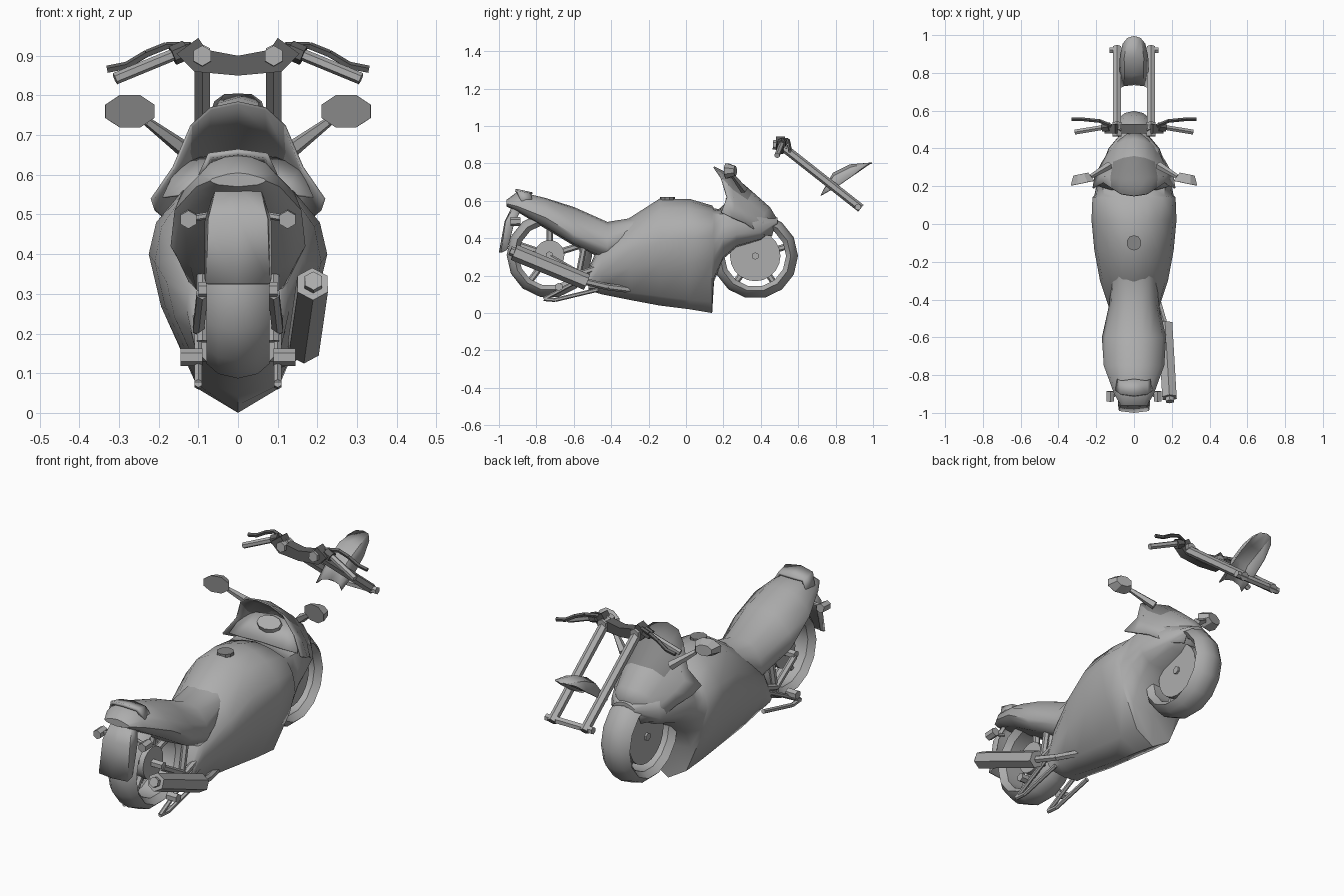
import bpy, bmesh, math
from mathutils import Vector, Matrix

cube = bpy.data.objects.get("Cube")
if cube:
    bpy.data.objects.remove(cube, do_unlink=True)


def material(name, v):
    m = bpy.data.materials.new(name)
    m.use_nodes = True
    m.diffuse_color = (v, v, v, 1)
    m.node_tree.nodes["Principled BSDF"].inputs["Base Color"].default_value = (v, v, v, 1)
    return m


light = material("light grey", 0.42)
mid = material("mid grey", 0.24)
dark = material("dark grey", 0.12)


def finish(name, bm, mat, angle=40):
    bmesh.ops.recalc_face_normals(bm, faces=bm.faces)
    me = bpy.data.meshes.new(name)
    bm.to_mesh(me)
    bm.free()
    ob = bpy.data.objects.new(name, me)
    bpy.context.collection.objects.link(ob)
    me.materials.append(mat)
    bpy.ops.object.select_all(action="DESELECT")
    ob.select_set(True)
    bpy.context.view_layer.objects.active = ob
    bpy.ops.object.shade_smooth_by_angle(angle=math.radians(angle))
    return ob


def skin(name, rows, mat, close=False, thick=0, angle=40):
    """Surface through half rows of points, mirrored across x."""
    bm = bmesh.new()
    grid = [[bm.verts.new((-x, y, z)) for x, y, z in reversed(r)] +
            [bm.verts.new(p) for p in r] for r in rows]
    for a, b in zip(grid, grid[1:]):
        for i in range(len(a) - 1):
            bm.faces.new((a[i], a[i + 1], b[i + 1], b[i]))
    bmesh.ops.remove_doubles(bm, verts=bm.verts, dist=0.0005)
    if close:
        bmesh.ops.holes_fill(bm, edges=[e for e in bm.edges if e.is_boundary], sides=0)
    ob = finish(name, bm, mat, angle)
    if thick:
        s = ob.modifiers.new("thickness", "SOLIDIFY")
        s.thickness = thick
    return ob


def mix(a, b, t):
    return a + (b - a) * t


def loft(name, stations, mat):
    """Closed body: y, floor z, lower / widest / shoulder (x, z), crown z."""
    rows = [[(0, y, zb), (wl, y, zl), (mix(wl, wm, .75), y, mix(zl, zm, .6)), (wm, y, zm),
             (mix(wm, wu, .22), y, mix(zm, zu, .5)), (wu, y, zu), (wu * .5, y, mix(zu, zt, .7)), (0, y, zt)]
            for y, zb, wl, zl, wm, zm, wu, zu, zt in stations]
    return skin(name, rows, mat, close=True, angle=50)


def rod(name, a, b, r, mat, sides=6, r2=None, turn=0):
    a, b = Vector(a), Vector(b)
    bm = bmesh.new()
    bmesh.ops.create_cone(bm, cap_ends=True, segments=sides, radius1=r, radius2=r if r2 is None else r2,
                          depth=(b - a).length, matrix=Matrix.Rotation(turn, 4, "Z"))
    q = (b - a).to_track_quat("Z", "Y")
    for v in bm.verts:
        v.co = q @ v.co + (a + b) / 2
    return finish(name, bm, mat, 25)


def path(name, pts, r, mat, sides=6):
    for i, (a, b) in enumerate(zip(pts, pts[1:])):
        rod(f"{name}_{i + 1}", a, b, r, mat, sides)


def lathe(name, profile, y, z, mat, steps=14):
    """Closed profile of (radius, x) turned about the wheel axle."""
    bm = bmesh.new()
    rings = [[bm.verts.new((x, y + r * math.cos(t), z + r * math.sin(t))) for r, x in profile]
             for t in (2 * math.pi * i / steps for i in range(steps))]
    n = len(profile)
    for i, a in enumerate(rings):
        b = rings[(i + 1) % steps]
        for j in range(n):
            k = (j + 1) % n
            bm.faces.new((a[j], a[k], b[k], b[j]))
    return finish(name, bm, mat, 30)


# Wheels
tyre = [(.165, -.05), (.19, -.08), (.217, -.05), (.229, 0), (.217, .05), (.19, .08), (.165, .05)]
for name, y, z, hub, axle in (("front", .37, .305, .135, .05), ("rear", -.73, .31, .08, .1)):
    lathe(name + "_tyre", tyre, y, z, light)
    rod(name + "_disc", (-.04, y, z), (.04, y, z), hub, light, 20)
    rod(name + "_axle", (-axle, y, z), (axle, y, z), .02, light)
    for i in range(5):
        t = 2 * math.pi * i / 5 + .3
        rod(f"{name}_spoke_{i + 1}", (0, y + .06 * math.cos(t), z + .06 * math.sin(t)),
            (0, y + .175 * math.cos(t), z + .175 * math.sin(t)), .017, light)

# Main fairing with tank and belly
loft("body", [
    (-.52, .12, .08, .13, .11, .17, .1, .22, .24),
    (-.45, .1, .09, .13, .13, .26, .11, .34, .4),
    (-.3, .07, .1, .11, .18, .33, .12, .45, .51),
    (-.14, .04, .1, .09, .21, .38, .13, .56, .612),
    (.02, .02, .1, .07, .225, .4, .14, .56, .61),
    (.14, .0, .1, .06, .22, .41, .15, .54, .575),
    (.15, .17, .13, .19, .21, .37, .16, .53, .56),
    (.2, .29, .13, .3, .2, .4, .165, .53, .55),
    (.27, .35, .13, .36, .185, .42, .165, .53, .54),
    (.4, .39, .1, .395, .135, .43, .12, .51, .54),
    (.49, .46, .04, .465, .06, .48, .04, .5, .51)], light)

# Seat and tail
loft("seat_tail", [
    (-.25, .4, .08, .41, .12, .44, .08, .5, .515),
    (-.42, .28, .1, .29, .13, .35, .08, .465, .487),
    (-.6, .36, .12, .37, .17, .42, .09, .545, .567),
    (-.75, .45, .11, .46, .16, .51, .08, .6, .615),
    (-.9, .54, .07, .545, .105, .57, .07, .63, .65),
    (-.96, .57, .05, .575, .07, .585, .05, .595, .605)], light)
skin("tail_lip", [[(0, -.82, .645), (.07, -.83, .64), (.09, -.82, .6)],
                  [(0, -.91, .665), (.075, -.9, .655), (.1, -.88, .6)]], light, thick=.015)

# Upper fairing shell; the faces nearest the centre top are the windscreen
shell = skin("upper_fairing", [
    [(0, .15, .785), (.07, .16, .77), (.12, .19, .725), (.165, .22, .62), (.22, .19, .54)],
    [(0, .26, .73), (.075, .25, .715), (.125, .25, .66), (.175, .26, .58), (.21, .25, .51)],
    [(0, .36, .645), (.06, .35, .64), (.11, .33, .605), (.16, .32, .54), (.175, .32, .48)],
    [(0, .45, .565), (.055, .44, .56), (.095, .42, .53), (.12, .41, .48), (.125, .4, .42)],
    [(0, .495, .49), (.03, .49, .49), (.05, .48, .48), (.065, .47, .45), (.07, .46, .41)]],
    light, thick=.008)
shell.data.materials.append(mid)
for f in shell.data.polygons:
    if f.center.y < .36 and abs(f.center.x) < .12:
        f.material_index = 1

# Dash panel with an oval instrument pad, and fuel cap
skin("dash_panel", [[(0, .18, .56), (.12, .18, .555), (.19, .2, .545)],
                    [(0, .3, .65), (.095, .28, .645), (.155, .25, .62)]], light, thick=.006)
pad = rod("instrument_pad", (0, .27, .59), (0, .245, .632), .045, light, 10, .04)
pad.scale.x = 1.6
rod("fuel_cap", (0, -.1, .605), (0, -.1, .62), .04, mid, 10)

# Rear fender plate
skin("rear_fender", [[(0, -.93, .57), (.055, -.92, .57), (.06, -.88, .56)],
                     [(0, -.97, .49), (.075, -.965, .49), (.085, -.92, .48)],
                     [(0, -1, .325), (.08, -.99, .325), (.085, -.955, .34)]], light, thick=.008)

# Fork, axle and front mudguard
rod("fork_axle", (-.13, .92, .567), (.13, .92, .567), .018, light)
skin("front_mudguard", [
    [(0, .735, .66), (.05, .73, .65), (.072, .72, .63)],
    [(0, .786, .75), (.05, .79, .735), (.078, .81, .68)],
    [(0, .877, .795), (.052, .88, .78), (.075, .89, .735)],
    [(0, .995, .805), (.035, .985, .803), (.06, .955, .785)]], light, thick=.006)
skin("fork_clamp", [[(0, .48, .9), (.08, .48, .915), (.1, .48, .945), (.155, .48, .905), (.11, .48, .86), (0, .48, .85)],
                    [(0, .53, .9), (.08, .53, .915), (.1, .53, .945), (.155, .52, .905), (.11, .52, .86), (0, .52, .85)]],
     dark, close=True)

# Paired parts
for side, s in (("left", 1), ("right", -1)):
    def p(x, y, z):
        return (s * x, y, z)
    rod(side + "_fork_tube", p(.09, .49, .91), p(.09, .935, .56), .023, light)
    rod(side + "_clamp_bolt", p(.09, .465, .9), p(.09, .54, .895), .026, light)
    rod(side + "_grip", p(.14, .515, .912), p(.31, .487, .842), .015, light)
    rod(side + "_grip_collar", p(.13, .515, .915), p(.165, .51, .9), .025, dark)
    path(side + "_lever", [p(.12, .52, .925), p(.18, .545, .925), p(.23, .55, .905), p(.28, .555, .875), p(.33, .555, .865)],
         .01, dark, 5)
    rod(side + "_mirror_stalk", p(.13, .31, .66), p(.23, .25, .735), .022, light, 5, .012)
    # Mirror: stretched octagonal pod with a darker glass
    for part, back, front, r, mat in (("pod", .05, .004, .028, light), ("glass", .004, 0, .044, mid)):
        m = rod(f"{side}_mirror_{part}", (0, back, 0), (0, front, 0), r, mat, 8, .044, math.pi / 8)
        m.scale.x = 1.55
        m.rotation_euler.z = s * -.2
        m.location = p(.272, .215, .76)
    rod(side + "_indicator_stalk", p(.06, -.9, .5), p(.12, -.91, .49), .009, light)
    rod(side + "_indicator", p(.125, -.94, .487), p(.125, -.885, .49), .023, light)
    # Swingarm, stand and rear pegs
    path(side + "_swingarm", [p(.09, -.73, .3), p(.1, -.57, .21), p(.1, -.45, .25)], .016, light)
    path(side + "_stand", [p(.1, -.48, .22), p(.1, -.62, .15), p(.1, -.76, .075), p(.1, -.7, .07), p(.1, -.47, .125)], .011, light)
    rod(side + "_peg", p(.09, -.68, .14), p(.145, -.68, .14), .022, light)
    path(side + "_strut", [p(.09, -.58, .18), p(.09, -.54, .38)], .016, light)

# Exhaust on one side only
rod("muffler", (.165, -.53, .165), (.188, -.92, .325), .044, light)
rod("muffler_tip", (.188, -.9, .317), (.19, -.94, .333), .025, light)
path("exhaust_pipe", [(.165, -.54, .168), (.13, -.42, .14), (.09, -.3, .125)], .018, light)
